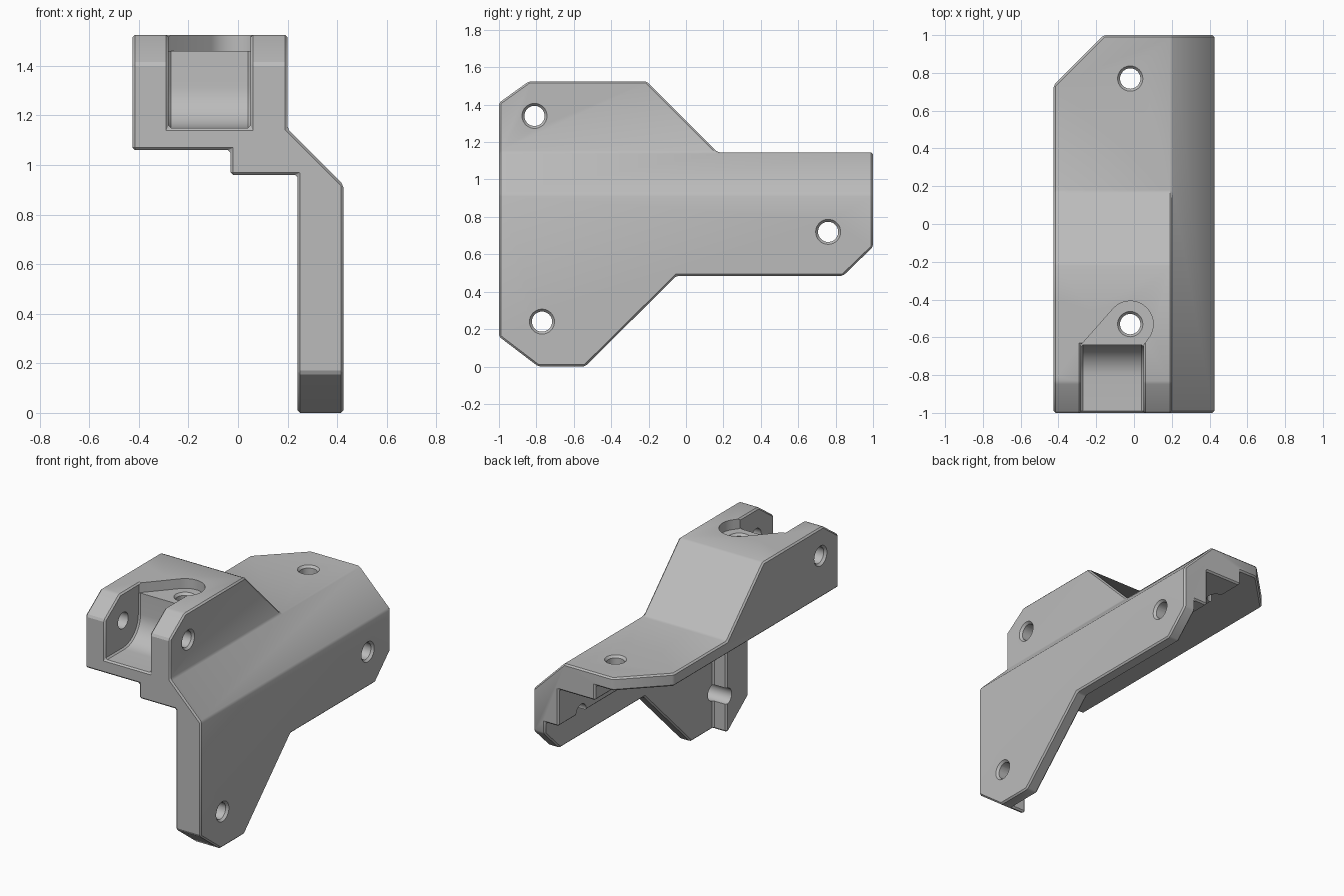
import bpy, bmesh
from math import sin, cos, radians
from mathutils import Vector, Matrix

cube = bpy.data.objects.get("Cube")
if cube:
    bpy.data.objects.remove(cube, do_unlink=True)

grey = bpy.data.materials.new("plain grey")
grey.use_nodes = True
colour = (0.5, 0.5, 0.5, 1)
grey.diffuse_color = colour
grey.node_tree.nodes["Principled BSDF"].inputs["Base Color"].default_value = colour


def make_object(name, bm):
    bmesh.ops.recalc_face_normals(bm, faces=bm.faces)
    mesh = bpy.data.meshes.new(name)
    bm.to_mesh(mesh)
    bm.free()
    mesh.materials.append(grey)
    obj = bpy.data.objects.new(name, mesh)
    bpy.context.collection.objects.link(obj)
    return obj


def prism(name, points, axis, low, high):
    """Extrude a flat outline along the x, y or z axis."""
    place = {"x": lambda p, t: (t, p[0], p[1]),
             "y": lambda p, t: (p[0], t, p[1]),
             "z": lambda p, t: (p[0], p[1], t)}[axis]
    bm = bmesh.new()
    a = [bm.verts.new(place(p, low)) for p in points]
    b = [bm.verts.new(place(p, high)) for p in points]
    bm.faces.new(a)
    bm.faces.new(b)
    for i in range(len(a)):
        j = (i + 1) % len(a)
        bm.faces.new((a[i], a[j], b[j], b[i]))
    return make_object(name, bm)


def arc(cx, cy, r, start, end, steps):
    angles = [radians(start + (end - start) * i / steps) for i in range(steps + 1)]
    return [(cx + r * cos(t), cy + r * sin(t)) for t in angles]


def cone(centre, axis, r1, r2, depth):
    """Round cutter running along the given direction."""
    bm = bmesh.new()
    turn = Vector(axis).to_track_quat("Z", "Y").to_matrix().to_4x4()
    bmesh.ops.create_cone(bm, cap_ends=True, segments=32, radius1=r1, radius2=r2,
                          depth=depth, matrix=Matrix.Translation(centre) @ turn)
    return make_object("cutter", bm)


def apply(obj, mod):
    bpy.context.view_layer.objects.active = obj
    bpy.ops.object.modifier_apply(modifier=mod.name)


def combine(obj, other, operation="DIFFERENCE"):
    mod = obj.modifiers.new("cut", "BOOLEAN")
    mod.operation = operation
    mod.solver = "EXACT"
    mod.object = other
    apply(obj, mod)
    bpy.data.objects.remove(other, do_unlink=True)


# Body: front section trimmed by the side and top outlines
section = [(-.425, 1.525), (.2, 1.525), (.2, 1.145), (.425, .92), (.425, 0),
           (.24, 0), (.24, .96), (-.03, .96), (-.03, 1.06), (-.425, 1.06)]
side = [(-1, .16), (-.79, 0), (-.54, 0), (-.05, .485), (.84, .485), (1, .64),
        (1, 1.145), (.17, 1.145), (-.21, 1.525), (-.84, 1.525), (-1, 1.41)]
plan = [(-.425, -1.1), (.5, -1.1), (.5, 1.1), (-.06, 1.1), (-.425, .735)]
bracket = prism("bracket", section, "y", -1.2, 1.2)
combine(bracket, prism("side_trim", side, "x", -1, 1), "INTERSECT")
combine(bracket, prism("plan_trim", plan, "z", -1, 2), "INTERSECT")

# Thin lower part of the leg behind its front lip
recess = [(-.77, -.1), (1.1, -.1), (1.1, .715), (-.77, .715)]
combine(bracket, prism("leg_recess", recess, "x", .1, .34))

# Front slot with a curved back
slot = [(-1.1, 1.15)] + arc(-.81, 1.32, .17, -90, 0, 10) + [(-.64, 1.7), (-1.1, 1.7)]
combine(bracket, prism("slot", slot, "x", -.28, .05))

# Small chamfer on the edges
bevel = bracket.modifiers.new("chamfer", "BEVEL")
bevel.width = .013
bevel.segments = 1
bevel.limit_method = "ANGLE"
bevel.angle_limit = radians(30)
apply(bracket, bevel)

# Shallow pocket around the upper bolt hole
pocket = arc(-.02, -.53, .122, -40, 135, 20) + [(-.28, -.64), (-.28, -.7), (.05, -.7), (.05, -.64)]
combine(bracket, prism("pocket", pocket, "z", 1.46, 1.7))

# Bolt holes: a point on the outer face and its outward direction
holes = [((-.02, .77, 1.145), (0, 0, 1)), ((-.02, -.53, 1.46), (0, 0, 1)),
         ((.425, -.77, .24), (1, 0, 0)), ((.425, .76, .72), (1, 0, 0)),
         ((.2, -.81, 1.34), (1, 0, 0)), ((-.425, -.81, 1.34), (-1, 0, 0))]
for point, out in holes:
    point, out = Vector(point), Vector(out)
    length = .45 if point.z > 1.2 or out.z else .3
    combine(bracket, cone(point - out * (length / 2 - .02), out, .054, .054, length + .04))
    combine(bracket, cone(point, out, .054, .08, .03))

# Holes through the thick part from the upper bolt
combine(bracket, cone((-.02, -.53, 1.2), (0, 0, 1), .054, .054, .6))

bpy.ops.object.select_all(action="DESELECT")
bracket.select_set(True)
bpy.context.view_layer.objects.active = bracket
bpy.ops.object.shade_smooth_by_angle(angle=radians(25))
